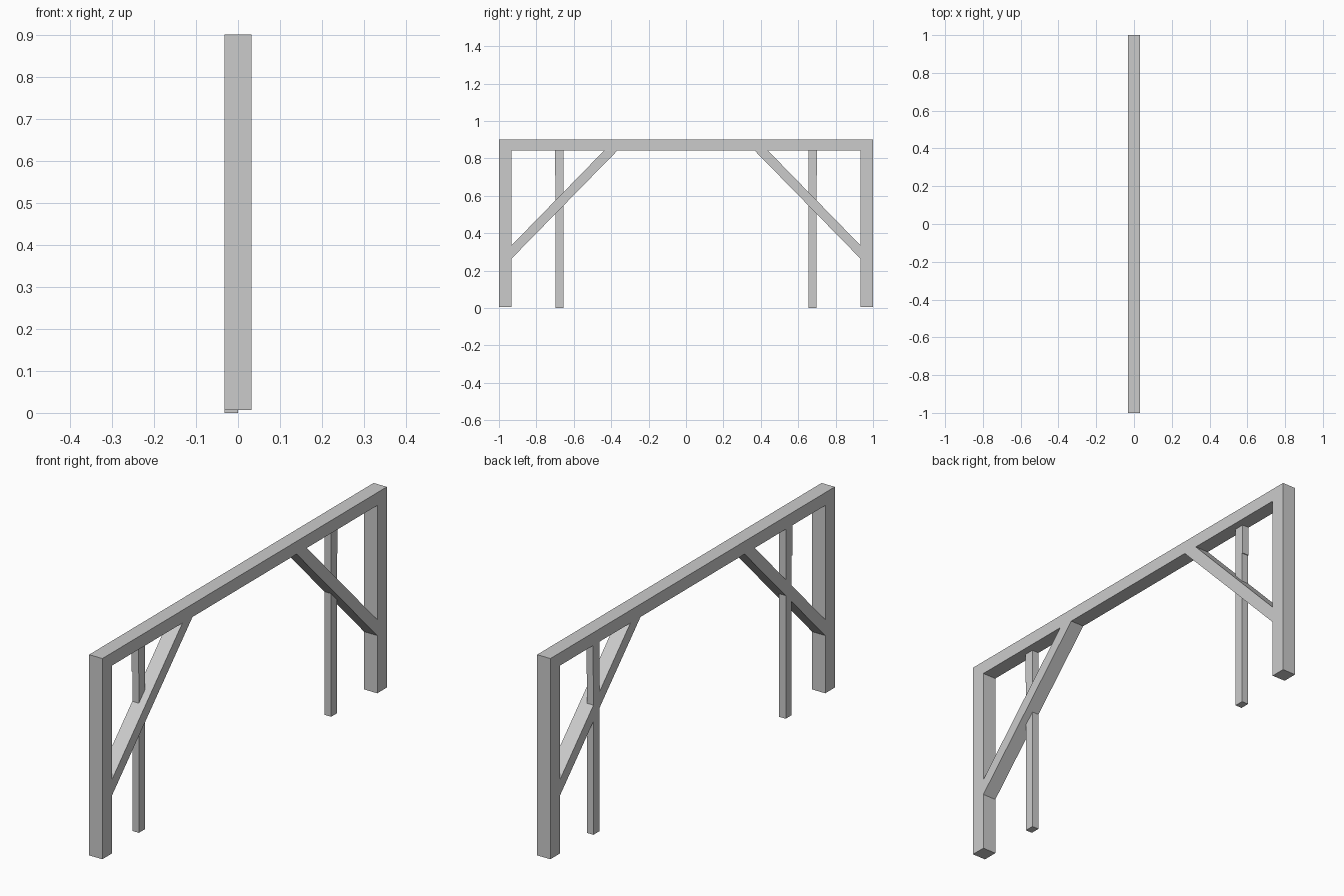
import bpy

if "Cube" in bpy.data.objects:
    bpy.data.objects.remove(bpy.data.objects["Cube"])

HALF_X = 0.0325   # half depth of the frame
BEAM_Z = 0.843    # underside of the beam


def prism(name, profile, x0, x1):
    """Extrude a (y, z) outline from x0 to x1."""
    n = len(profile)
    area = sum(profile[i][0] * profile[(i + 1) % n][1]
               - profile[(i + 1) % n][0] * profile[i][1] for i in range(n))
    if area < 0:
        profile = profile[::-1]
    verts = [(x, y, z) for x in (x0, x1) for y, z in profile]
    faces = [list(range(n))[::-1], list(range(n, 2 * n))]
    faces += [[i, (i + 1) % n, (i + 1) % n + n, i + n] for i in range(n)]
    mesh = bpy.data.meshes.new(name)
    mesh.from_pydata(verts, [], faces)
    obj = bpy.data.objects.new(name, mesh)
    bpy.context.collection.objects.link(obj)
    return obj


# Top beam
prism("top_beam", [(-1, BEAM_Z), (1, BEAM_Z), (1, 0.9), (-1, 0.9)], -HALF_X, HALF_X)

for side, s in (("left", -1), ("right", 1)):
    def mirrored(points):
        return [(s * y, z) for y, z in points]

    # Main corner leg, slightly shorter than the thin post
    prism(side + "_leg",
          mirrored([(0.933, 0.007), (1, 0.007), (1, BEAM_Z), (0.933, BEAM_Z)]),
          -HALF_X, HALF_X)
    # Diagonal brace, cut flush to leg and beam
    prism(side + "_brace",
          mirrored([(0.933, 0.264), (0.933, 0.335), (0.437, BEAM_Z), (0.366, BEAM_Z)]),
          -HALF_X, HALF_X)
    # Thin half-depth post with a small step on its outer edge
    prism(side + "_post",
          mirrored([(0.655, 0), (0.697, 0), (0.697, 0.71), (0.701, 0.71),
                    (0.701, BEAM_Z), (0.655, BEAM_Z)]),
          -HALF_X, 0)
